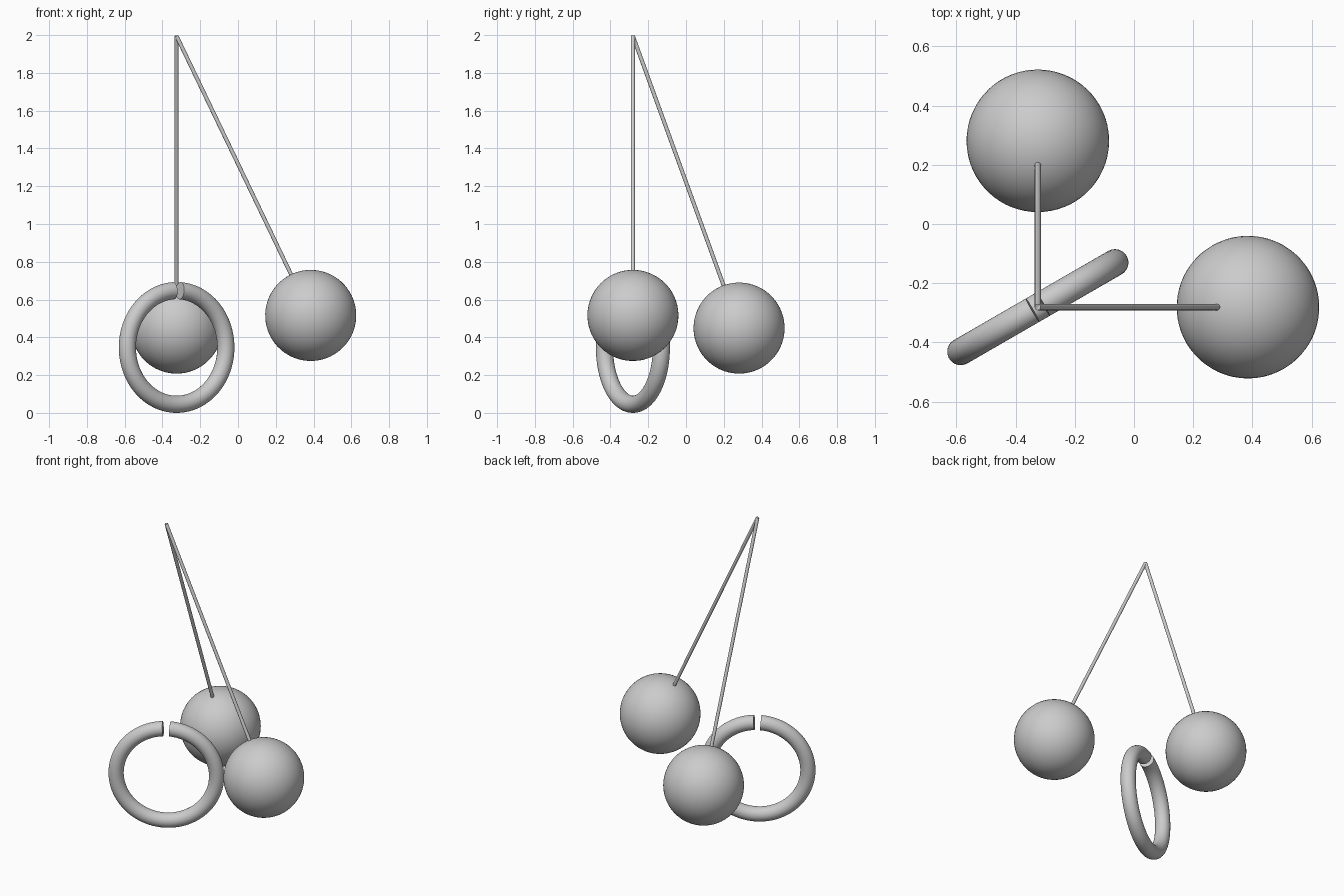
import bpy, bmesh, math
from mathutils import Vector, Matrix

if "Cube" in bpy.data.objects:
    bpy.data.objects.remove(bpy.data.objects["Cube"])

grey = bpy.data.materials.new("plain_grey")
grey.diffuse_color = (0.6, 0.6, 0.6, 1)
grey.use_nodes = True
grey.node_tree.nodes["Principled BSDF"].inputs["Base Color"].default_value = grey.diffuse_color

PIVOT = Vector((-0.325, -0.281, 1.995))
BALL_R, ROD_R = 0.241, 0.0105


def finish(name, bm):
    """Turn a bmesh into a smooth-shaded grey object."""
    bmesh.ops.recalc_face_normals(bm, faces=bm.faces[:])
    mesh = bpy.data.meshes.new(name)
    bm.to_mesh(mesh)
    bm.free()
    mesh.materials.append(grey)
    obj = bpy.data.objects.new(name, mesh)
    bpy.context.collection.objects.link(obj)
    bpy.ops.object.select_all(action='DESELECT')
    obj.select_set(True)
    bpy.context.view_layer.objects.active = obj
    bpy.ops.object.shade_smooth_by_angle(angle=math.radians(40))
    return obj


def hanging_ball(side, centre):
    # ball, its poles lined up with the rod
    centre = Vector(centre)
    d = centre - PIVOT
    turn = d.to_track_quat('Z', 'Y').to_matrix().to_4x4()
    bm = bmesh.new()
    bmesh.ops.create_uvsphere(bm, u_segments=64, v_segments=32, radius=BALL_R,
                              matrix=Matrix.Translation(centre) @ turn)
    finish(side + "_ball", bm)
    # thin rod from the shared pivot to just inside the ball
    length = d.length - BALL_R + 0.005
    mid = PIVOT + d.normalized() * length / 2
    bm = bmesh.new()
    bmesh.ops.create_cone(bm, cap_ends=True, segments=24, radius1=ROD_R, radius2=ROD_R,
                          depth=length, matrix=Matrix.Translation(mid) @ turn)
    finish(side + "_rod", bm)


def split_ring(major, minor, gap, steps=120, sides=32):
    # round tube swept about the local Y axis, open at the top
    bm = bmesh.new()
    half = gap / 2 / major
    loops = []
    for i in range(steps + 1):
        a = half + (2 * math.pi - 2 * half) * i / steps
        loop = []
        for j in range(sides):
            b = 2 * math.pi * j / sides
            r = major + minor * math.cos(b)
            loop.append(bm.verts.new((r * math.sin(a), minor * math.sin(b), r * math.cos(a))))
        loops.append(loop)
    for p, q in zip(loops, loops[1:]):
        for j in range(sides):
            k = (j + 1) % sides
            bm.faces.new((p[j], p[k], q[k], q[j]))
    bm.faces.new(loops[0])
    bm.faces.new(loops[-1])
    ring = finish("split_ring", bm)
    ring.location = (PIVOT.x, PIVOT.y, major + minor)
    ring.rotation_euler.z = math.radians(30)


hanging_ball("right", (0.385, -0.281, 0.516))
hanging_ball("back", (-0.325, 0.281, 0.449))
split_ring(0.301, 0.0455, 0.04)
